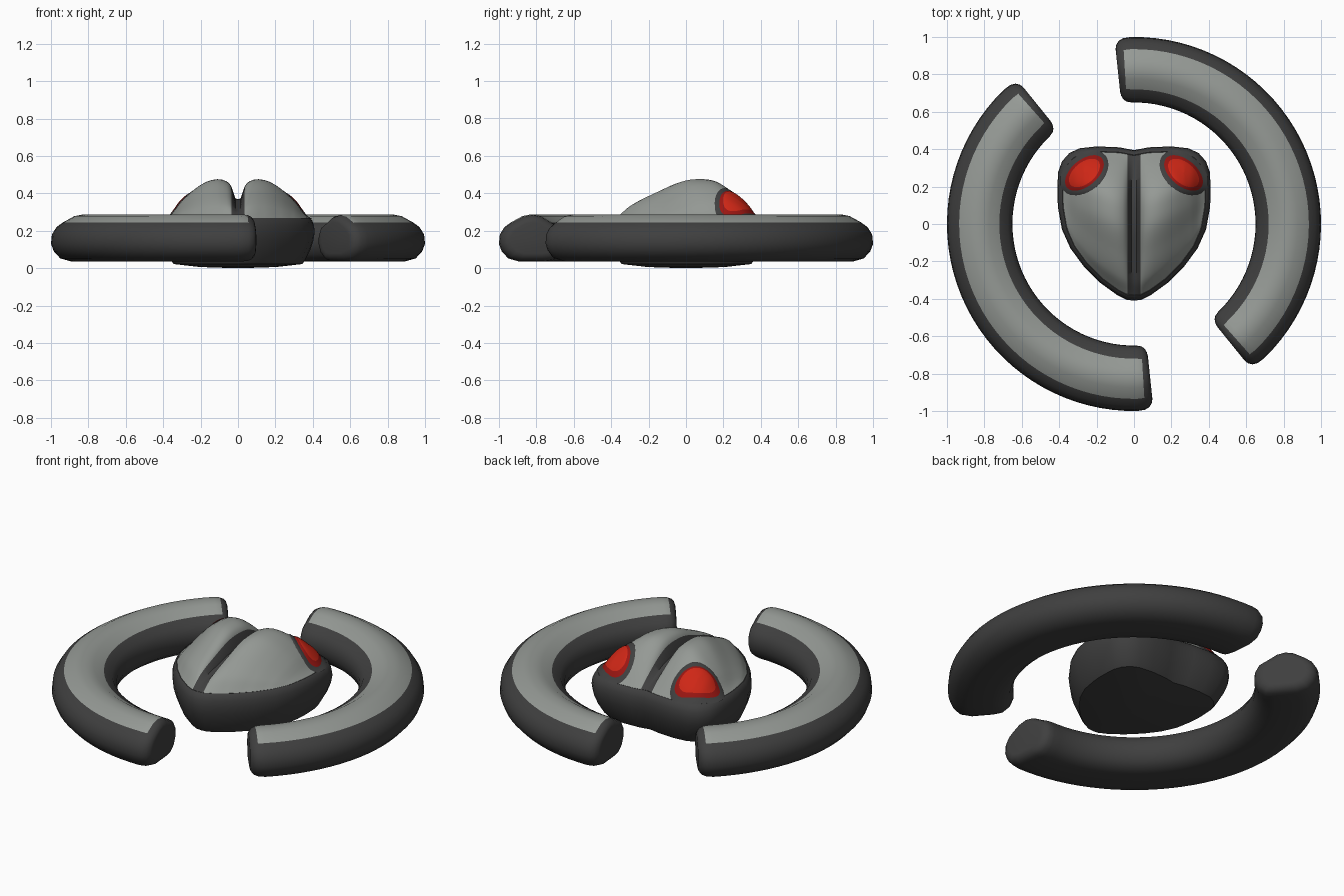
import bpy, bmesh, math

if "Cube" in bpy.data.objects:
    bpy.data.objects.remove(bpy.data.objects["Cube"])


def material(name, rgb):
    m = bpy.data.materials.new(name)
    m.diffuse_color = (*rgb, 1)
    m.use_nodes = True
    m.node_tree.nodes["Principled BSDF"].inputs["Base Color"].default_value = m.diffuse_color
    return m


GREY = material("light grey", (0.30, 0.32, 0.30))
DARK = material("charcoal", (0.05, 0.05, 0.05))
RED = material("red", (0.62, 0.02, 0.008))
DEEP_RED = material("deep red", (0.33, 0.008, 0.006))


def build(name, verts, faces, mats, indices, closed=True, angle=40):
    """Mesh object with one material index per face and smooth shading."""
    me = bpy.data.meshes.new(name)
    me.from_pydata(verts, [], faces)
    for m in mats:
        me.materials.append(m)
    me.polygons.foreach_set("material_index", indices)
    bm = bmesh.new()
    bm.from_mesh(me)
    if closed:
        bmesh.ops.recalc_face_normals(bm, faces=bm.faces)
    else:
        bm.normal_update()
        if sum(f.normal.z for f in bm.faces) < 0:
            bmesh.ops.reverse_faces(bm, faces=bm.faces)
    bm.to_mesh(me)
    bm.free()
    me.shade_smooth()
    me.set_sharp_from_angle(angle=math.radians(angle))
    ob = bpy.data.objects.new(name, me)
    bpy.context.collection.objects.link(ob)
    return ob


def loft(rings):
    """Verts and faces of a capped tube through equal-length closed rings."""
    n = len(rings[0])
    verts = [p for r in rings for p in r]
    faces = [(i * n + j, i * n + (j + 1) % n, (i + 1) * n + (j + 1) % n, (i + 1) * n + j)
             for i in range(len(rings) - 1) for j in range(n)]
    last = (len(rings) - 1) * n
    return verts, faces + [tuple(range(n)), tuple(range(last, last + n))]


def lerp(pts, x):
    """Piecewise linear curve through sorted points."""
    if x <= pts[0][0]:
        return pts[0][1]
    for (a, fa), (b, fb) in zip(pts, pts[1:]):
        if x <= b:
            return fa + (fb - fa) * (x - a) / (b - a)
    return pts[-1][1]


def curve(pts, x):
    """Smooth Hermite curve through sorted points."""
    x = min(max(x, pts[0][0]), pts[-1][0])
    n = len(pts)

    def slope(k):
        a, b = pts[max(k - 1, 0)], pts[min(k + 1, n - 1)]
        return (b[1] - a[1]) / (b[0] - a[0])
    for k in range(n - 1):
        (a, fa), (b, fb) = pts[k], pts[k + 1]
        if x <= b:
            h, t = b - a, (x - a) / (b - a)
            return ((2*t**3 - 3*t*t + 1) * fa + (t**3 - 2*t*t + t) * h * slope(k)
                    + (3*t*t - 2*t**3) * fb + (t**3 - t*t) * h * slope(k + 1))


# ---- two curved arms around the body ----
SECTION = [(1.0, .13), (.995, .18), (.97, .22), (.935, .245), (.875, .278), (.825, .288),
           (.775, .278), (.72, .245), (.675, .22), (.652, .175), (.65, .125), (.67, .075),
           (.71, .042), (.76, .035), (.89, .035), (.95, .052), (.985, .09)]
CR, CZ = .825, .1625
end = [(0, .66), (.3, .78), (1.2, .9), (2.6, .97), (5, 1)]
A0, A1 = -51, 96
stations = [(A0 + d, s) for d, s in end]
stations += [(A0 + 5 + (A1 - A0 - 10) * k / 36, 1) for k in range(1, 36)]
stations += [(A1 - d, s) for d, s in reversed(end)]
for side, turn in (("right", 0), ("left", 180)):
    rings = []
    for ang, s in stations:
        a = math.radians(ang + turn)
        rings.append([((CR + (r - CR) * s) * math.cos(a), (CR + (r - CR) * s) * math.sin(a),
                       CZ + (z - CZ) * s) for r, z in SECTION])
    verts, faces = loft(rings)
    # grey top band between the two shoulders, stopping short of the ends
    idx = [0 if 3 <= j <= 6 and 3 <= i < len(stations) - 4 else 1
           for i in range(len(rings) - 1) for j in range(len(SECTION))] + [1, 1]
    build(side + "_arm", verts, faces, [GREY, DARK], idx)

# ---- lower body: outline lofted upward ----
BACK = [(0, .395), (.08, .41), (.2, .415), (.29, .405), (.345, .38), (.385, .335),
        (.405, .28), (.41, .2)]
FRONT = [(0, -.41), (.04, -.405), (.09, -.38), (.18, -.315), (.27, -.225), (.34, -.13),
         (.385, -.03), (.405, .08), (.41, .14)]
half = BACK + FRONT[::-1]
outline = half + [(-x, y) for x, y in half[-2:0:-1]]
levels = [(.5, .006), (.84, .022), (.88, .045), (.945, .1), (.985, .15), (1, .195),
          (.99, .23), (.965, .257), (.935, .267), (.88, .262)]
levels = [(.05, 0)] + levels
verts, faces = loft([[(x * s, y * s, z) for x, y in outline] for s, z in levels])
build("lower_body", verts, faces, [DARK], [0] * len(faces), angle=35)

# ---- domed upper shell with a central groove ----
K, BASE = .93, .265
CROSS = [(0, .37), (.014, .372), (.035, .435), (.06, .464), (.12, .475), (.2, .445),
         (.3, .36), (.35, .295), (.3813, BASE)]
LENGTH = [(0, 0), (.1, .36), (.3, .73), (.45, .95), (.57, 1), (.68, .95), (.78, .75),
          (.9, .38), (1, 0)]


def span(x):
    x = min(abs(x) / K, .41)
    return lerp(FRONT, x) * K, lerp(BACK, x) * K


def height(x, y):
    lo, hi = span(x)
    t = min(max((y - lo) / (hi - lo), 0), 1)
    return BASE + max(curve(CROSS, abs(x)) - BASE, 0) * max(curve(LENGTH, t), 0)


cols = [0, .014, .035, .045, .06, .084, .11, .14, .17, .2, .23, .251, .275, .297, .317,
        .335, .35, .36, .37, .377, .3813]
cols = [-x for x in cols[:0:-1]] + cols
ROWS = 48
verts, faces, idx = [], [], []
for x in cols:
    lo, hi = span(x)
    for r in range(ROWS + 1):
        y = lo + (hi - lo) * r / ROWS
        verts.append((x, y, height(x, y)))
for c in range(len(cols) - 1):
    for r in range(ROWS):
        a = c * (ROWS + 1) + r
        faces.append((a, a + ROWS + 1, a + ROWS + 2, a + 1))
        idx.append(1 if abs(cols[c] + cols[c + 1]) / 2 < .035 else 0)
build("upper_shell", verts, faces, [GREY, DARK], idx, closed=False, angle=50)


# ---- eyes: oval patches laid over the shell ----
def patch(name, side, length, width, lift, mats, rim_from, rings=10, n=36):
    verts, faces, idx = [], [], []
    ca, sa = math.cos(math.radians(-40)), math.sin(math.radians(-40))
    for i in range(rings + 1):
        r = i / rings
        for j in range(n):
            u = length * r * math.cos(2 * math.pi * j / n)
            v = width * r * math.sin(2 * math.pi * j / n)
            x, y = .265 + u * ca - v * sa, .273 + u * sa + v * ca
            verts.append((side * x, y, height(x, y) + lift(r)))
    for i in range(rings):
        for j in range(n):
            a, b = i * n + j, i * n + (j + 1) % n
            faces.append((a, b, b + n) if i == 0 else (a, b, b + n, a + n))
            if i == 0:
                faces[-1] = (j, n + (j + 1) % n, n + j)
            idx.append(1 if i >= rim_from else 0)
    build(name, verts, faces, mats, idx, closed=False, angle=60)


for label, side in (("right", 1), ("left", -1)):
    patch(label + "_eye_socket", side, .15, .1, lambda r: .006 if r < .95 else -.002,
          [DARK], 99)
    patch(label + "_eye", side, .122, .07, lambda r: .007 + .014 * (1 - r ** 4),
          [RED, DEEP_RED], 8)
